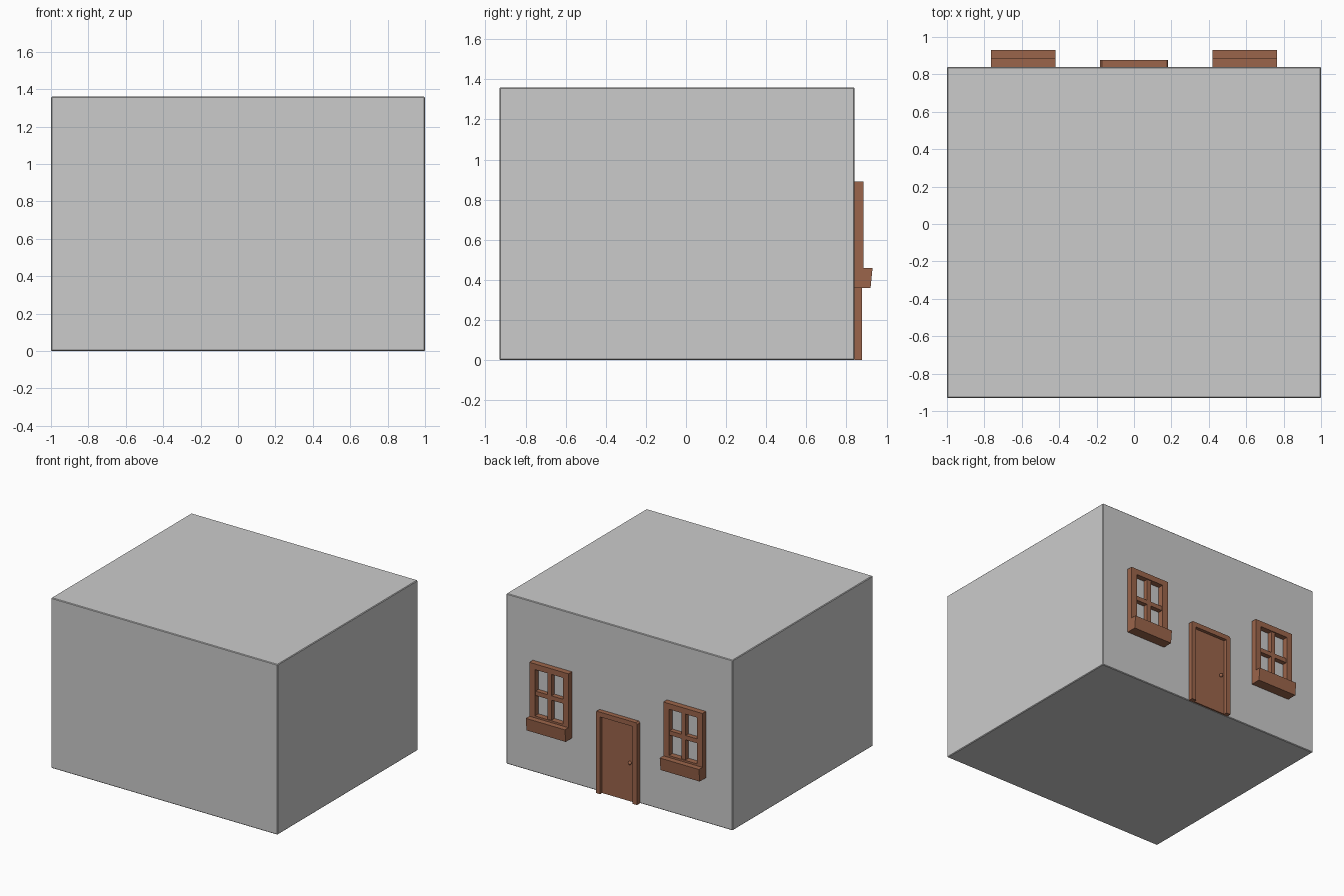
import bpy, bmesh
from mathutils import Matrix

if "Cube" in bpy.data.objects:
    bpy.data.objects.remove(bpy.data.objects["Cube"])

WALL = 0.84  # y of the decorated wall

wood = bpy.data.materials.new("wood")
wood.diffuse_color = (0.33, 0.13, 0.07, 1)
wood.use_nodes = True
wood.node_tree.nodes["Principled BSDF"].inputs["Base Color"].default_value = wood.diffuse_color


def finish(bm, name, mat=None, bevel=0):
    bmesh.ops.recalc_face_normals(bm, faces=bm.faces)
    me = bpy.data.meshes.new(name)
    bm.to_mesh(me)
    bm.free()
    ob = bpy.data.objects.new(name, me)
    bpy.context.collection.objects.link(ob)
    if mat:
        me.materials.append(mat)
    if bevel:
        m = ob.modifiers.new("bevel", "BEVEL")
        m.width, m.segments = bevel, 1
    return ob


def box(name, x0, x1, y0, y1, z0, z1, mat=wood, bevel=0, front_slope=0):
    bm = bmesh.new()
    bmesh.ops.create_cube(bm, size=1)
    for v in bm.verts:
        low = v.co.z < 0
        v.co.x = x0 if v.co.x < 0 else x1
        v.co.y = y0 if v.co.y < 0 else y1 - front_slope * low
        v.co.z = z0 if low else z1
    return finish(bm, name, mat, bevel)


def prism(name, profile, y0, y1, bevel=0):
    """Extrude an x-z outline along y."""
    bm = bmesh.new()
    face = bm.faces.new([bm.verts.new((x, y0, z)) for x, z in profile])
    res = bmesh.ops.extrude_face_region(bm, geom=[face], use_keep_orig=True)
    for v in res["geom"]:
        if isinstance(v, bmesh.types.BMVert):
            v.co.y = y1
    return finish(bm, name, wood, bevel)


# House body
box("house_body", -1, 1, -0.93, WALL, 0, 1.36, None, 0.005)

# Windows: frame, glazing bars and sill box, one on each side of the door
for side, cx in (("left", -0.592), ("right", 0.592)):
    x0, x1 = cx - 0.173, cx + 0.173
    zb, zt, yf, w = 0.36, 0.89, 0.885, 0.05
    for n, a, b in (("inner", x0, x0 + w), ("outer", x1 - w, x1)):
        box(f"{side}_window_{n}_stile", a, b, WALL, yf, zb, zt)
    box(f"{side}_window_top_rail", x0 + w, x1 - w, WALL, yf, zt - 0.045, zt)
    box(f"{side}_window_bottom_rail", x0 + w, x1 - w, WALL, yf, zb, 0.475)
    box(f"{side}_window_upright_bar", cx - 0.018, cx + 0.018, WALL, yf - 0.008, 0.475, zt - 0.045)
    for n, a, b in (("inner", x0 + w, cx - 0.018), ("outer", cx + 0.018, x1 - w)):
        box(f"{side}_window_{n}_cross_bar", a, b, WALL, yf - 0.008, 0.635, 0.67)
    box(f"{side}_window_sill_box", x0, x1, yf, 0.93, zb, 0.46, front_slope=0.01)

# Door frame as an inverted U, with a recessed door leaf
W, H, t = 0.182, 0.655, 0.038
prism("door_frame", [(-W, 0), (-W, H - 0.012), (-W + 0.012, H), (W - 0.006, H), (W, H - 0.006),
                     (W, 0), (W - t, 0), (W - t, H - t), (-W + t, H - t), (-W + t, 0)],
      WALL, 0.878)
box("door_leaf", -W + t, W - t, WALL, 0.853, 0.0, H - t)

# Door knob
bm = bmesh.new()
bmesh.ops.create_uvsphere(bm, u_segments=12, v_segments=8, radius=0.014,
                          matrix=Matrix.Translation((-0.107, 0.862, 0.31)))
knob = finish(bm, "door_knob", wood)
for p in knob.data.polygons:
    p.use_smooth = True
